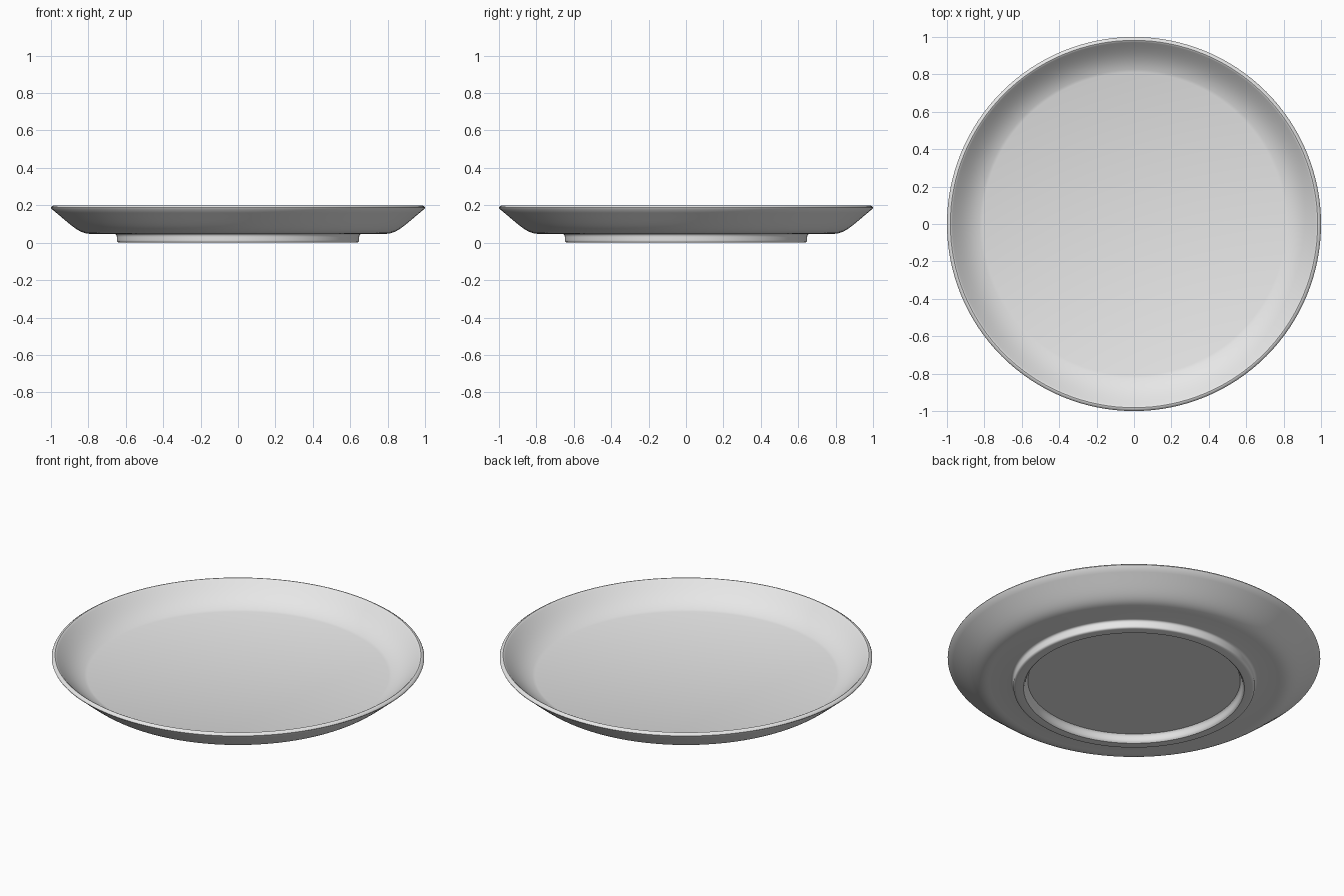
import bpy, bmesh, math
from mathutils import Vector
from mathutils.geometry import interpolate_bezier

cube = bpy.data.objects.get("Cube")
if cube:
    bpy.data.objects.remove(cube, do_unlink=True)

SEGMENTS = 128

# Glazed light grey
glaze = bpy.data.materials.new("light_grey_glaze")
glaze.use_nodes = True
colour = (0.8, 0.8, 0.8, 1)
glaze.diffuse_color = colour
glaze.node_tree.nodes["Principled BSDF"].inputs["Base Color"].default_value = colour


def curve(*controls, steps=9):
    """Sample a cubic curve given as (radius, height) control points."""
    a, b, c, d = (Vector((r, 0, z)) for r, z in controls)
    return [(p.x, p.z) for p in interpolate_bezier(a, b, c, d, steps)]


def lathe(name, profile):
    """Spin a (radius, height) profile around z into a closed body."""
    bm = bmesh.new()
    verts = [bm.verts.new((r, 0, z)) for r, z in profile]
    edges = [bm.edges.new(pair) for pair in zip(verts, verts[1:])]
    bmesh.ops.spin(bm, geom=verts + edges, axis=(0, 0, 1), cent=(0, 0, 0),
                   angle=math.tau, steps=SEGMENTS, use_duplicate=False)
    bmesh.ops.remove_doubles(bm, verts=bm.verts, dist=0.0001)
    bmesh.ops.recalc_face_normals(bm, faces=bm.faces)
    mesh = bpy.data.meshes.new(name)
    bm.to_mesh(mesh)
    bm.free()
    obj = bpy.data.objects.new(name, mesh)
    bpy.context.collection.objects.link(obj)
    mesh.materials.append(glaze)
    bpy.ops.object.select_all(action='DESELECT')
    obj.select_set(True)
    bpy.context.view_layer.objects.active = obj
    bpy.ops.object.shade_smooth_by_angle(angle=math.radians(30))
    return obj


# Recessed underside and foot ring
foot = [(0, 0.045), (0.57, 0.045)]
foot += curve((0.575, 0.04), (0.582, 0.03), (0.58, 0.005), (0.593, 0), steps=6)
foot += curve((0.633, 0), (0.645, 0), (0.648, 0.006), (0.648, 0.014), steps=5)
foot += curve((0.648, 0.03), (0.648, 0.04), (0.652, 0.047), (0.662, 0.047), steps=5)

# Flared outer wall
outer_wall = curve((0.78, 0.047), (0.85, 0.047), (0.875, 0.08), (0.998, 0.182), steps=14)

# Rounded lip
lip = [(1, 0.187), (0.997, 0.193), (0.988, 0.199), (0.982, 0.2), (0.976, 0.197)]

# Inner wall curving down to the flat floor
inner_wall = curve((0.972, 0.193), (0.925, 0.145), (0.88, 0.1), (0.81, 0.08), steps=14)
floor = [(0, 0.08)]

lathe("plate", foot + outer_wall + lip + inner_wall + floor)
